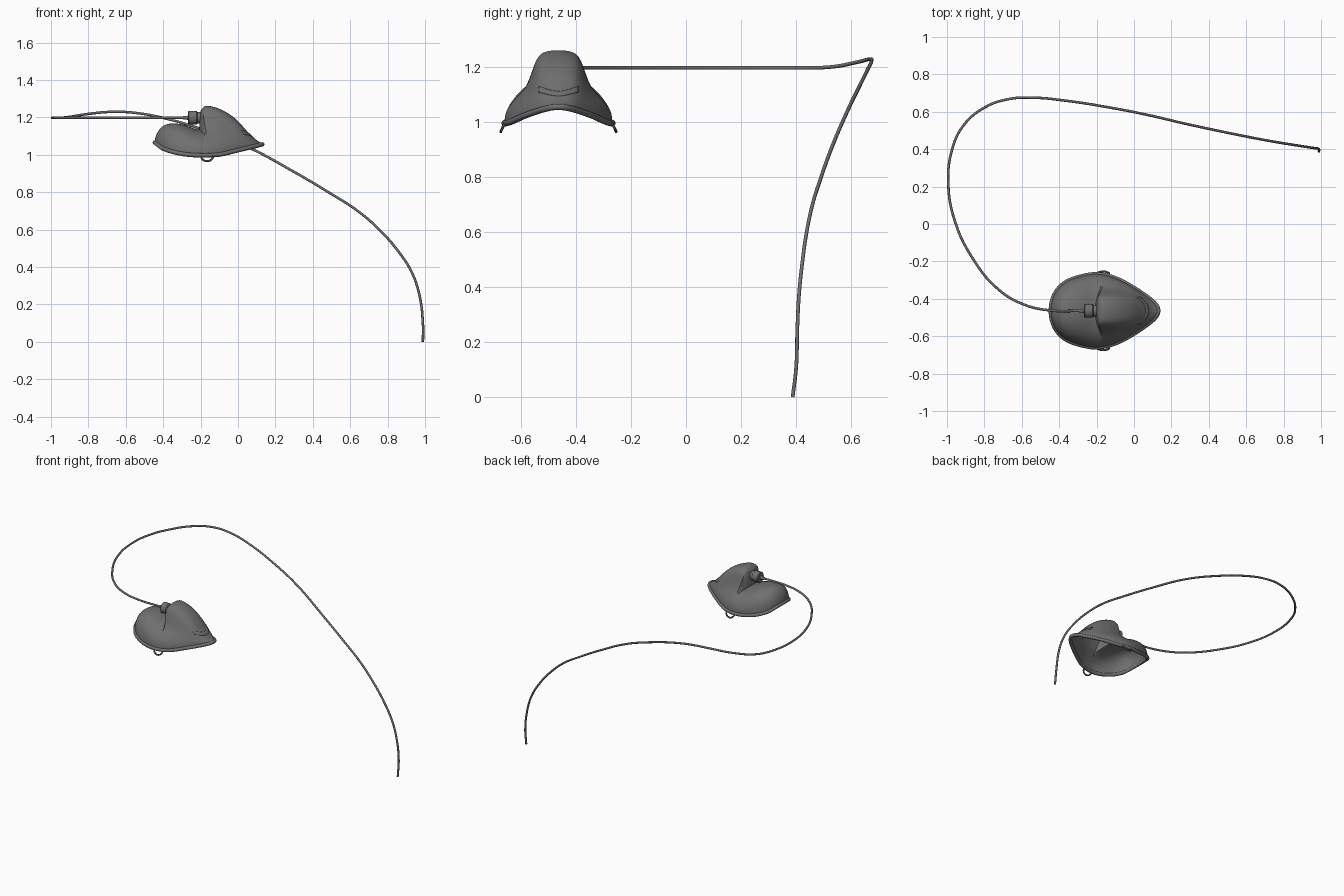
import bpy, bmesh, math

if "Cube" in bpy.data.objects:
    bpy.data.objects.remove(bpy.data.objects["Cube"])

CY = -0.464           # centre line of the mask in y
X0, X1 = -0.445, 0.130  # ends of the mask outline

grey = bpy.data.materials.new("dark_grey")
grey.diffuse_color = (0.16, 0.16, 0.16, 1)
grey.use_nodes = True
grey.node_tree.nodes["Principled BSDF"].inputs["Base Color"].default_value = grey.diffuse_color


def interp(table, x):
    """Smooth interpolation through (x, value) pairs."""
    x = min(max(x, table[0][0]), table[-1][0])
    for i in range(len(table) - 1):
        if x <= table[i + 1][0]:
            break
    def slope(j):
        a, b = table[max(j - 1, 0)], table[min(j + 1, len(table) - 1)]
        return (b[1] - a[1]) / (b[0] - a[0])
    (xa, va), (xb, vb) = table[i], table[i + 1]
    h = xb - xa
    t = (x - xa) / h
    return ((2*t**3 - 3*t**2 + 1)*va + (t**3 - 2*t*t + t)*h*slope(i)
            + (3*t*t - 2*t**3)*vb + (t**3 - t*t)*h*slope(i + 1))


WIDTH = [(X0, .85), (-.4, .8), (-.3, .72), (-.2, .69), (-.1, .62), (0, .51), (.05, .45), (.1, .40), (X1, .38)]
RIM = [(X0, 1.066), (-.4, 1.033), (-.3, 1.005), (-.2, .997), (-.1, 1.001), (0, 1.024), (.1, 1.048), (X1, 1.056)]
BOWL = [(X0, 1.08), (-.435, 1.112), (-.41, 1.147), (-.37, 1.166), (-.3, 1.163), (-.21, 1.135),
        (-.1, 1.135), (0, 1.115), (.1, 1.07), (X1, 1.062)]
NOSE = [(-.2, 1.235), (-.185, 1.255), (-.16, 1.262), (-.1, 1.246), (-.05, 1.22), (0, 1.18),
        (.05, 1.125), (.1, 1.078), (X1, 1.062)]


def half_width(x):
    return interp(WIDTH, x) * math.sqrt(max((x - X0) * (X1 - x), 0))


def height(x, u, nose=True):
    """Mask surface height at station x, u = -1..1 across the width."""
    f = max(1 - abs(u) ** 2.2, 0) ** 0.4545
    zr, zb = interp(RIM, x), interp(BOWL, x)
    lift = 0
    if nose:
        wn = 0.1 - 0.1 * max(x + 0.1, 0)
        lift = (interp(NOSE, x) - zb) / (1 + (abs(u) * half_width(x) / wn) ** 8)
    return zr + f * (zb - zr + lift)


def shell_point(x, u):
    """Point on the shell; the back of the nose dome curves forward at its sides."""
    nose = x > -0.204
    y = min(abs(u) * half_width(x), 0.12)
    xs = x + 2.0 * y * y * math.exp(-((x + 0.204) / 0.07) ** 2)
    return (xs, CY + u * half_width(xs), height(xs, u, nose))


def finish(ob):
    """Smooth shading with kept sharp edges, and the shared grey."""
    bpy.ops.object.select_all(action='DESELECT')
    ob.select_set(True)
    bpy.context.view_layer.objects.active = ob
    bpy.ops.object.shade_smooth_by_angle(angle=math.radians(40))
    ob.data.materials.clear()
    ob.data.materials.append(grey)


def add_mesh(name, bm):
    me = bpy.data.meshes.new(name)
    bm.to_mesh(me)
    bm.free()
    ob = bpy.data.objects.new(name, me)
    bpy.context.collection.objects.link(ob)
    finish(ob)
    return ob


def grid_object(name, rows, thickness, offset):
    """Sheet through rows of points, thickened."""
    bm = bmesh.new()
    vs = [[bm.verts.new(p) for p in r] for r in rows]
    for a, b in zip(vs, vs[1:]):
        for j in range(len(a) - 1):
            bm.faces.new((a[j], a[j + 1], b[j + 1], b[j]))
    bmesh.ops.remove_doubles(bm, verts=bm.verts, dist=1e-5)
    bmesh.ops.recalc_face_normals(bm, faces=bm.faces)
    if sum(f.normal.z * f.calc_area() for f in bm.faces) < 0:
        bmesh.ops.reverse_faces(bm, faces=bm.faces)
    mod = add_mesh(name, bm).modifiers.new("thickness", 'SOLIDIFY')
    mod.thickness, mod.offset = thickness, offset


def tube(name, pts, radius, closed=False, sides=3, res=6):
    """Round tube through points, converted to a mesh."""
    cu = bpy.data.curves.new(name, 'CURVE')
    cu.dimensions = '3D'
    cu.bevel_depth, cu.bevel_resolution, cu.resolution_u = radius, sides, res
    cu.use_fill_caps = not closed
    sp = cu.splines.new('BEZIER')
    sp.bezier_points.add(len(pts) - 1)
    for bp, p in zip(sp.bezier_points, pts):
        bp.co = p
        bp.handle_left_type = bp.handle_right_type = 'AUTO'
    sp.use_cyclic_u = closed
    ob = bpy.data.objects.new(name, cu)
    bpy.context.collection.objects.link(ob)
    bpy.ops.object.select_all(action='DESELECT')
    ob.select_set(True)
    bpy.context.view_layer.objects.active = ob
    bpy.ops.object.convert(target='MESH')
    finish(bpy.context.object)


def cos_range(a, b, n):
    return [a + (b - a) * (1 - math.cos(math.pi * i / n)) / 2 for i in range(n + 1)]


# Mask shell: lofted sections, with a steep step where the nose dome begins
stations = cos_range(X0, -0.208, 24) + cos_range(-0.2, X1, 36)
us = [math.cos(math.pi * j / 64) for j in range(65)]
grid_object("mask_shell", [[shell_point(x, u) for u in us] for x in stations], 0.007, -1)

# Rolled rim around the opening
xs = cos_range(X0, X1, 28)
rim = [(x, CY + half_width(x), interp(RIM, x)) for x in xs]
rim += [(x, CY - half_width(x), interp(RIM, x)) for x in xs[-2:0:-1]]
tube("mask_rim", rim, 0.0115, closed=True, sides=3, res=3)

# Strap loops at both sides of the rim
for side, label in ((-1, "front"), (1, "back")):
    loop = []
    for i in range(9):
        a = math.pi * i / 8
        s = math.sin(a)
        loop.append((-0.165 - 0.033 * math.cos(a), CY + side * (0.196 + 0.014 * s), 0.996 - 0.030 * s))
    tube(label + "_strap_loop", loop, 0.0055, sides=2, res=3)

# Nose strip: thin band lying almost flush on the dome near the tip
rows = []
for i in range(25):
    v = -1 + i / 12
    row = []
    for k in range(4):
        x = 0.062 - 0.045 * v * v + 0.006 * k
        y = 0.072 * v
        row.append((x, CY + y, height(x, y / half_width(x)) + 0.0005))
    rows.append(row)
grid_object("nose_strip", rows, 0.002, 0)

# Tube connector: turned profile (x, radius) around the x axis
prof = [(-.295, .0), (-.295, .009), (-.266, .011), (-.266, .033), (-.262, .037), (-.222, .037),
        (-.217, .031), (-.185, .031), (-.185, .0)]
bm = bmesh.new()
vs = [bm.verts.new((x, CY, 1.198 + r)) for x, r in prof]
es = [bm.edges.new(e) for e in zip(vs, vs[1:])]
bmesh.ops.spin(bm, geom=vs + es, cent=(0, CY, 1.198), axis=(1, 0, 0), angle=2 * math.pi, steps=32)
bmesh.ops.remove_doubles(bm, verts=bm.verts, dist=1e-5)
bmesh.ops.recalc_face_normals(bm, faces=bm.faces)
add_mesh("tube_connector", bm)

# Long supply tube sweeping round and down to the ground
path = [(-.28, CY, 1.198), (-.45, -.462, 1.198), (-.59, -.430, 1.198), (-.725, -.350, 1.198),
        (-.865, -.18, 1.198), (-.958, .016, 1.198), (-.993, .21, 1.198), (-.975, .39, 1.198),
        (-.914, .524, 1.201), (-.797, .624, 1.219), (-.663, .669, 1.23), (-.53, .675, 1.222),
        (-.37, .660, 1.19), (-.16, .628, 1.125), (.06, .586, 1.038), (.28, .535, .92),
        (.50, .488, .79), (.64, .460, .70), (.76, .438, .595), (.86, .422, .48),
        (.93, .411, .37), (.97, .405, .25), (.988, .401, .11), (.989, .388, 0)]
tube("supply_tube", path, 0.0068, sides=3, res=5)
